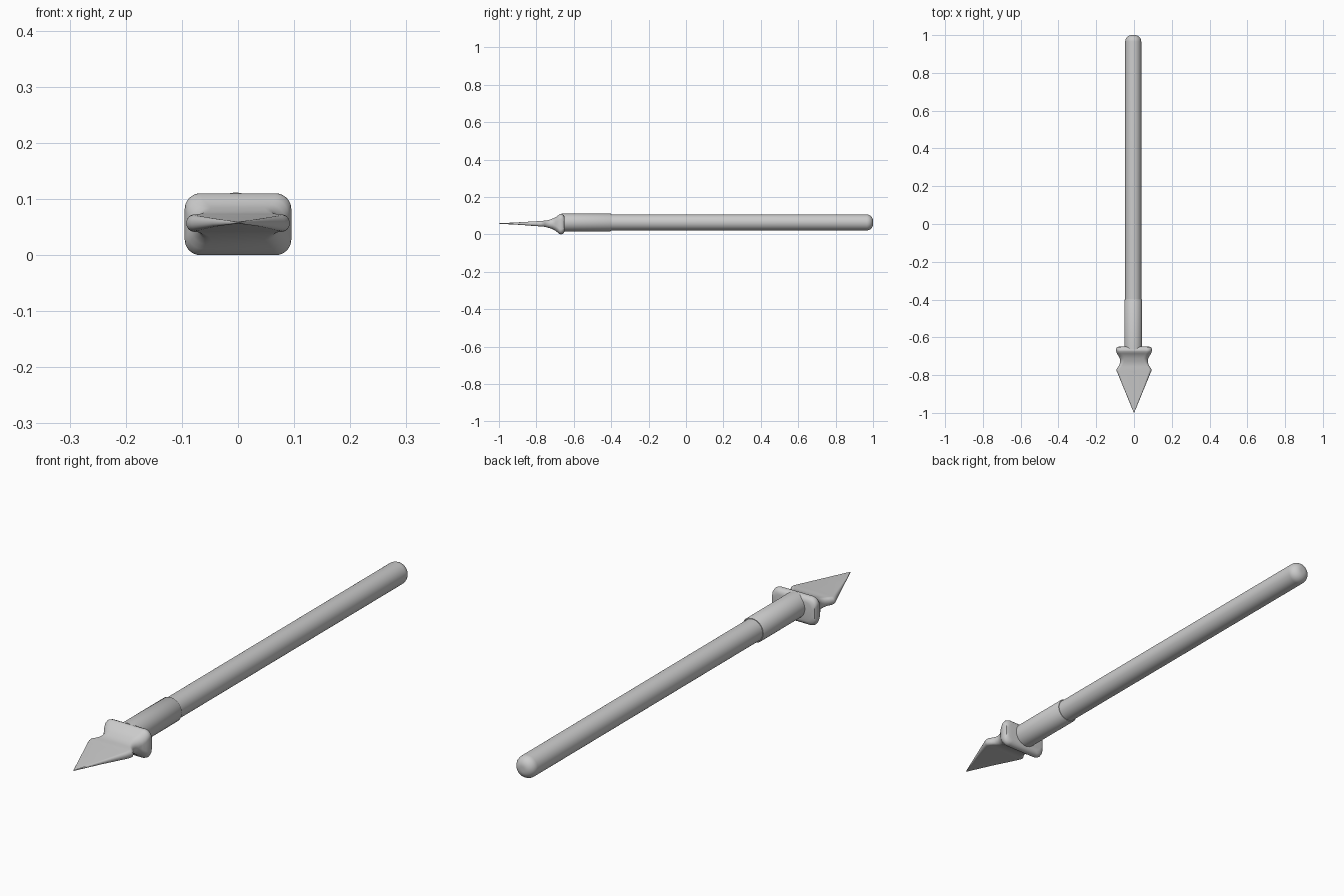
import bpy, bmesh, math

if "Cube" in bpy.data.objects:
    bpy.data.objects.remove(bpy.data.objects["Cube"])


def loft(name, rings, angle=35):
    """Skin a list of equal-length rings of points and cap both ends."""
    bm = bmesh.new()
    loops = [[bm.verts.new(p) for p in ring] for ring in rings]
    n = len(loops[0])
    for a, b in zip(loops, loops[1:]):
        for i in range(n):
            j = (i + 1) % n
            bm.faces.new((a[i], a[j], b[j], b[i]))
    bm.faces.new(loops[0][::-1])
    bm.faces.new(loops[-1])
    bmesh.ops.recalc_face_normals(bm, faces=bm.faces)
    me = bpy.data.meshes.new(name)
    bm.to_mesh(me)
    bm.free()
    ob = bpy.data.objects.new(name, me)
    bpy.context.collection.objects.link(ob)
    bpy.ops.object.select_all(action='DESELECT')
    bpy.context.view_layer.objects.active = ob
    ob.select_set(True)
    bpy.ops.object.shade_smooth_by_angle(angle=math.radians(angle))
    return ob


def circle(y, r, cx=-0.004, cz=0.064, n=48):
    return [(cx + r * math.cos(2 * math.pi * i / n), y,
             cz + r * math.sin(2 * math.pi * i / n)) for i in range(n)]


def rounded_rect(y, hw, ht, cz, k=8):
    """Rounded rectangle section across y."""
    r = min(0.028, hw * 0.95, ht * 0.95)
    pts = []
    for q, (sx, sz) in enumerate([(1, 1), (-1, 1), (-1, -1), (1, -1)]):
        for i in range(k + 1):
            a = math.pi / 2 * (q + i / k)
            pts.append((sx * (hw - r) + r * math.cos(a), y,
                        cz + sz * (ht - r) + r * math.sin(a)))
    return pts


# Shaft with a rounded butt
R = 0.0425
b = 0.034
shaft = [circle(-0.55, R)]
for i in range(9):
    a = math.pi / 2 * i / 8
    shaft.append(circle(1 - b + b * math.sin(a), R - b + b * math.cos(a)))
loft("shaft", shaft)

# Socket sleeve
loft("socket", [circle(-0.665, 0.0475), circle(-0.404, 0.0475), circle(-0.4, 0.045)])

# Spear head: y, half width, half thickness, centre height
head = [(-1.0, 0.0008, 0.0012, 0.058), (-0.89, 0.046, 0.007, 0.058),
        (-0.80, 0.083, 0.013, 0.057), (-0.778, 0.092, 0.0145, 0.057),
        (-0.768, 0.092, 0.0155, 0.057), (-0.755, 0.083, 0.0165, 0.057),
        (-0.742, 0.076, 0.019, 0.056), (-0.728, 0.073, 0.023, 0.056),
        (-0.712, 0.075, 0.029, 0.056), (-0.698, 0.083, 0.036, 0.055),
        (-0.687, 0.090, 0.044, 0.055), (-0.676, 0.094, 0.053, 0.055),
        (-0.668, 0.095, 0.055, 0.055), (-0.659, 0.094, 0.052, 0.055),
        (-0.652, 0.090, 0.046, 0.055), (-0.649, 0.080, 0.036, 0.055)]
loft("spear_head", [rounded_rect(*s) for s in head], 40)
